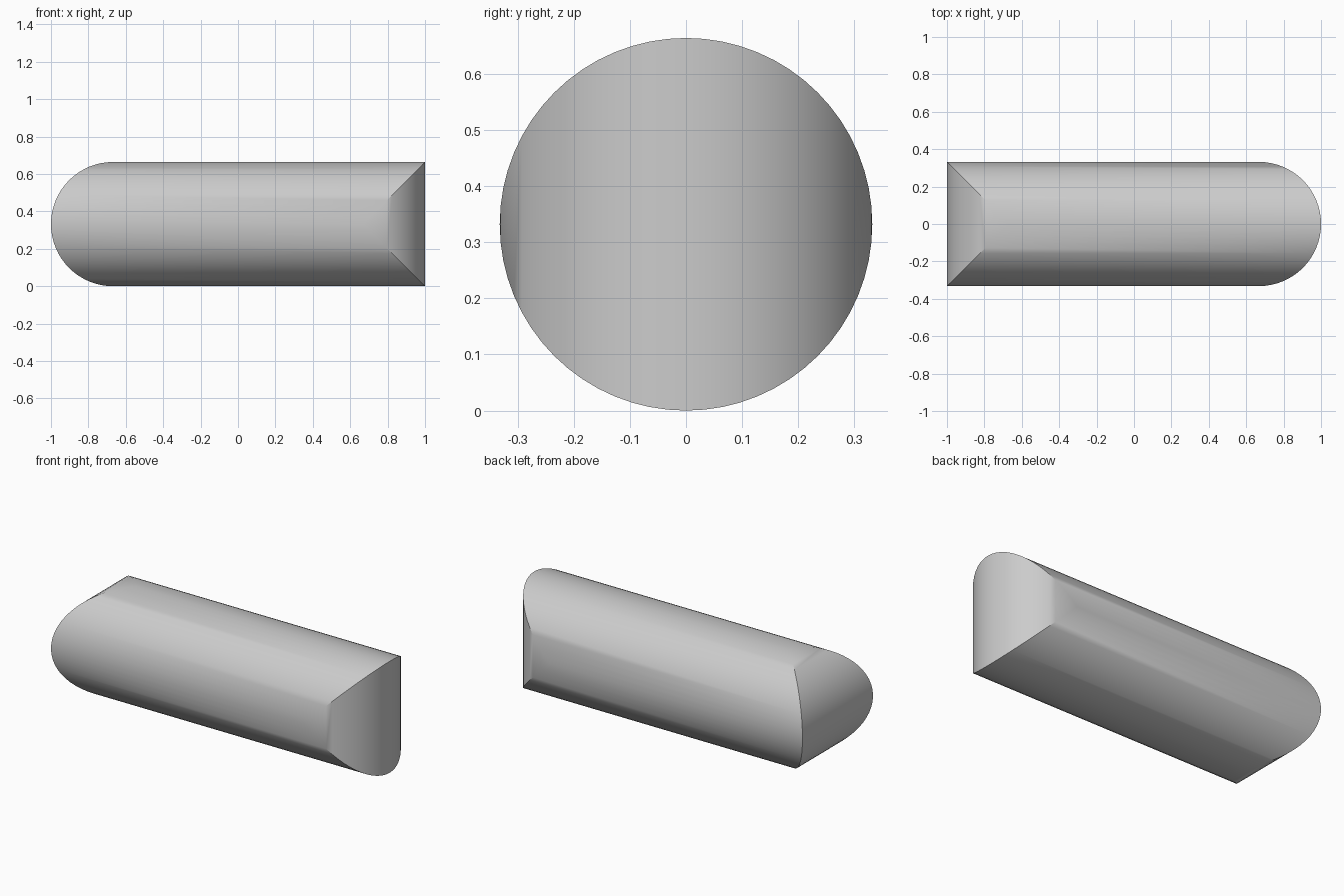
import bpy
import bmesh
from math import cos, sin, pi, radians

RADIUS = 0.332
SHOULDER = 1 - RADIUS      # where both end roundings start
SIDES = 64

cube = bpy.data.objects.get("Cube")
if cube:
    bpy.data.objects.remove(cube, do_unlink=True)

grey = bpy.data.materials.new("plain_grey")
grey.use_nodes = True
colour = (0.6, 0.6, 0.6, 1)
grey.diffuse_color = colour
grey.node_tree.nodes["Principled BSDF"].inputs["Base Color"].default_value = colour

# Round bar along x: each end is cut by an equal cylinder, one upright, one level
bm = bmesh.new()
left, right = [], []
for i in range(SIDES):
    y, z = RADIUS * cos(2 * pi * i / SIDES), RADIUS * sin(2 * pi * i / SIDES)
    right.append(bm.verts.new((-SHOULDER - abs(y), y, z + RADIUS)))
    left.append(bm.verts.new((SHOULDER + abs(z), y, z + RADIUS)))


def add_face(*corners):
    bm.faces.new(list(dict.fromkeys(corners)))


# Long sides
for i in range(SIDES):
    j = (i + 1) % SIDES
    add_face(right[i], right[j], left[j], left[i])

# Rounded ends: strips joining points mirrored over the bar's middle
half, quarter = SIDES // 2, SIDES // 4
for i in range(half):
    add_face(left[i], left[i + 1], left[-i - 1], left[-i])
    a, b = quarter + i, quarter + i + 1
    c, d = (quarter - i - 1) % SIDES, (quarter - i) % SIDES
    add_face(right[a], right[b], right[c], right[d])

bmesh.ops.recalc_face_normals(bm, faces=bm.faces)
mesh = bpy.data.meshes.new("rounded_bar")
bm.to_mesh(mesh)
bm.free()
mesh.materials.append(grey)

bar = bpy.data.objects.new("rounded_bar", mesh)
bpy.context.collection.objects.link(bar)
bpy.context.view_layer.objects.active = bar
bar.select_set(True)
bpy.ops.object.shade_smooth_by_angle(angle=radians(30))
